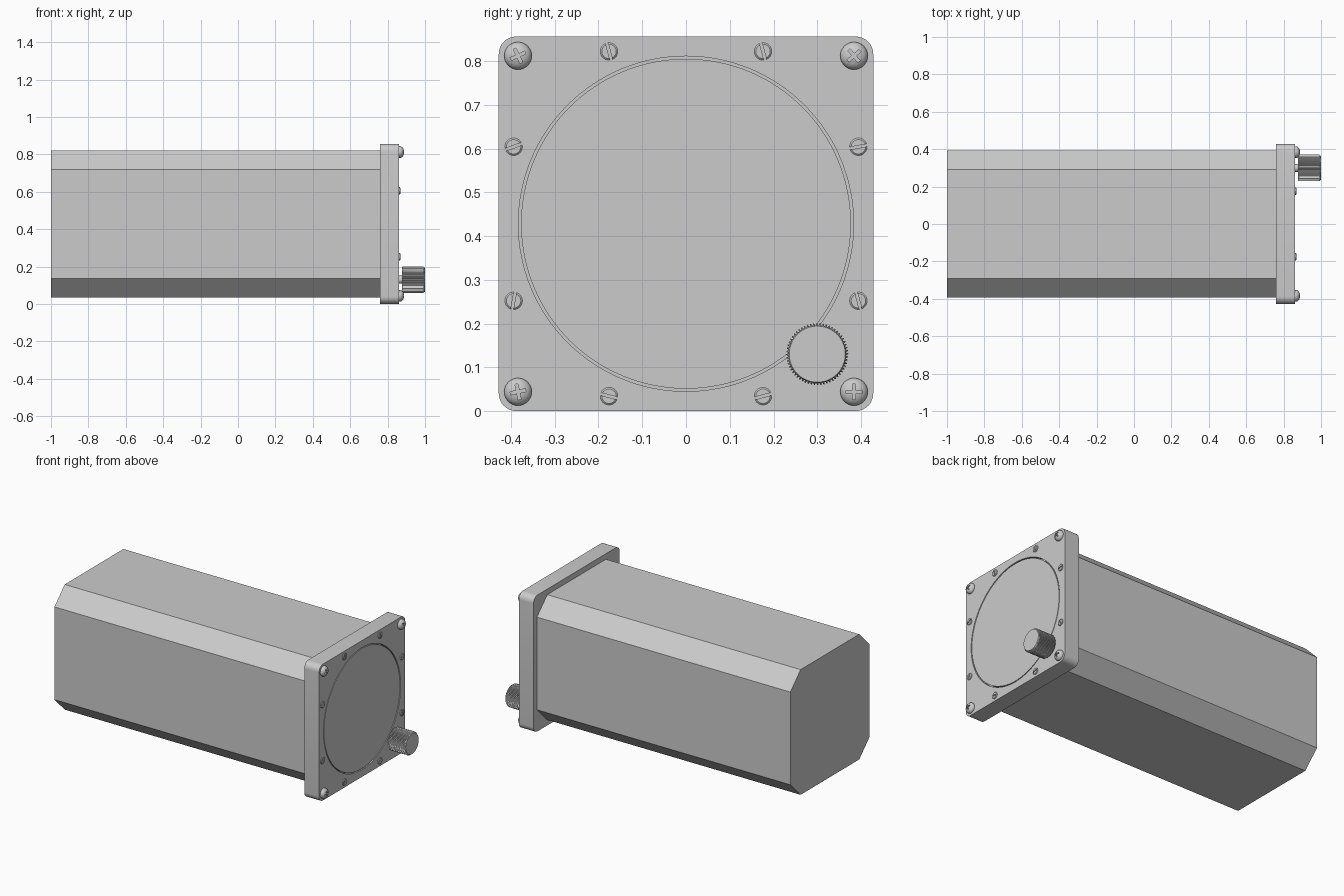
import bpy, bmesh
from math import sin, cos, pi, radians

if "Cube" in bpy.data.objects:
    bpy.data.objects.remove(bpy.data.objects["Cube"])

CZ = 0.428            # height of the instrument axis
FACE = 0.862          # x of the bezel front


def finish(name, bm, smooth=True):
    bmesh.ops.remove_doubles(bm, verts=bm.verts, dist=1e-6)
    bmesh.ops.recalc_face_normals(bm, faces=bm.faces)
    me = bpy.data.meshes.new(name)
    bm.to_mesh(me)
    bm.free()
    ob = bpy.data.objects.new(name, me)
    bpy.context.collection.objects.link(ob)
    if smooth:
        shade(ob)
    return ob


def activate(ob):
    bpy.ops.object.select_all(action='DESELECT')
    ob.select_set(True)
    bpy.context.view_layer.objects.active = ob


def shade(ob):
    activate(ob)
    bpy.ops.object.shade_smooth_by_angle(angle=radians(30))


def prism(name, pts, x0, x1, y=0, z=0, turn=0, smooth=False):
    """Extrude a (y, z) outline along x."""
    bm = bmesh.new()
    c, s = cos(turn), sin(turn)
    ends = [[bm.verts.new((x, y + a * c - b * s, z + a * s + b * c)) for a, b in pts]
            for x in (x0, x1)]
    n = len(pts)
    for e in ends:
        bm.faces.new(e)
    for i in range(n):
        j = (i + 1) % n
        bm.faces.new((ends[0][i], ends[0][j], ends[1][j], ends[1][i]))
    return finish(name, bm, smooth)


def lathe(name, profile, y=0, z=CZ, segs=48, tooth=lambda i: 0):
    """Turn an (x, radius, tooth weight) profile about an axis along x."""
    bm = bmesh.new()
    rings = []
    for x, r, w in profile:
        ring = []
        for i in range(segs):
            a = 2 * pi * i / segs
            q = r - w * tooth(i)
            ring.append(bm.verts.new((x, y + q * cos(a), z + q * sin(a))))
        rings.append(ring)
    for a, b in zip(rings, rings[1:]):
        for i in range(segs):
            j = (i + 1) % segs
            bm.faces.new((a[i], a[j], b[j], b[i]))
    bm.faces.new(rings[0])
    bm.faces.new(rings[-1])
    return finish(name, bm)


def cut(ob, cutter):
    mod = ob.modifiers.new("cut", 'BOOLEAN')
    mod.operation = 'DIFFERENCE'
    mod.solver = 'EXACT'
    mod.object = cutter
    activate(ob)
    bpy.ops.object.modifier_apply(modifier=mod.name)
    bpy.data.objects.remove(cutter)
    shade(ob)


# Octagonal case
H, F = 0.393, 0.291
octagon = [(H, -F), (H, F), (F, H), (-F, H), (-H, F), (-H, -F), (-F, -H), (F, -H)]
prism("case", octagon, -1, 0.77, z=CZ)

# Square bezel with rounded corners and a round window
B, R = CZ, 0.04
square = []
for k, (sy, sz) in enumerate([(1, 1), (-1, 1), (-1, -1), (1, -1)]):
    for i in range(9):
        a = k * pi / 2 + i * pi / 16
        square.append((sy * (B - R) + R * cos(a), sz * (B - R) + R * sin(a)))
bezel = prism("bezel", square, 0.76, FACE, z=CZ)
cut(bezel, lathe("window_cutter", [(0.835, 0.383, 0), (0.9, 0.383, 0)], segs=128))
lathe("dial_cover", [(0.83, 0.377, 0), (FACE - 0.001, 0.377, 0)], segs=128)

# Domed cross-head screws in the corners
L, W = 0.018, 0.0035
cross = [(L, -W), (L, W), (W, W), (W, L), (-W, L), (-W, W),
         (-L, W), (-L, -W), (-W, -W), (-W, -L), (W, -L), (W, -W)]
dome = [(FACE - 0.01, 0.0315, 0)] + [
    (FACE + 0.004 + 0.022 * sin(t * pi / 16), 0.0315 * cos(t * pi / 16), 0) for t in range(8)]
for n, (sy, sz, turn) in enumerate([(1, -1, 0), (-1, -1, 12), (-1, 1, 25), (1, 1, 40)]):
    y, z = sy * 0.384, CZ + sz * 0.384
    screw = lathe(f"corner_screw_{n + 1}", dome, y, z, 32)
    cut(screw, prism("cross_cutter", cross, FACE + 0.011, 0.95, y, z, radians(turn)))

# Small slotted screws around the edge
slot = [(-0.03, -0.003), (0.03, -0.003), (0.03, 0.003), (-0.03, 0.003)]
turns = [105, 10, 105, 20, 15, 105, 165, 80]
spots = []
for s in (1, -1):
    for t in (1, -1):
        spots += [(t * 0.176, s * 0.394), (t * 0.394, s * 0.176)]
for n, ((y, z), turn) in enumerate(zip(spots, turns)):
    screw = lathe(f"slot_screw_{n + 1}",
                  [(FACE - 0.01, 0.02, 0), (FACE + 0.003, 0.02, 0), (FACE + 0.006, 0.0165, 0)],
                  y, CZ + z, 32)
    cut(screw, prism("slot_cutter", slot, FACE + 0.001, 0.95, y, CZ + z, radians(turn)))

# Knurled knob on a short shaft
KY, KZ = 0.30, 0.13
lathe("knob_shaft", [(0.84, 0.021, 0), (0.89, 0.021, 0)], KY, KZ, 32)
lathe("knob", [(0.876, 0.064, 0), (0.881, 0.071, 1), (0.991, 0.071, 1),
               (0.996, 0.066, 0), (1.0, 0.064, 0)],
      KY, KZ, 240, tooth=lambda i: 0.005 if i % 4 > 1 else 0)
